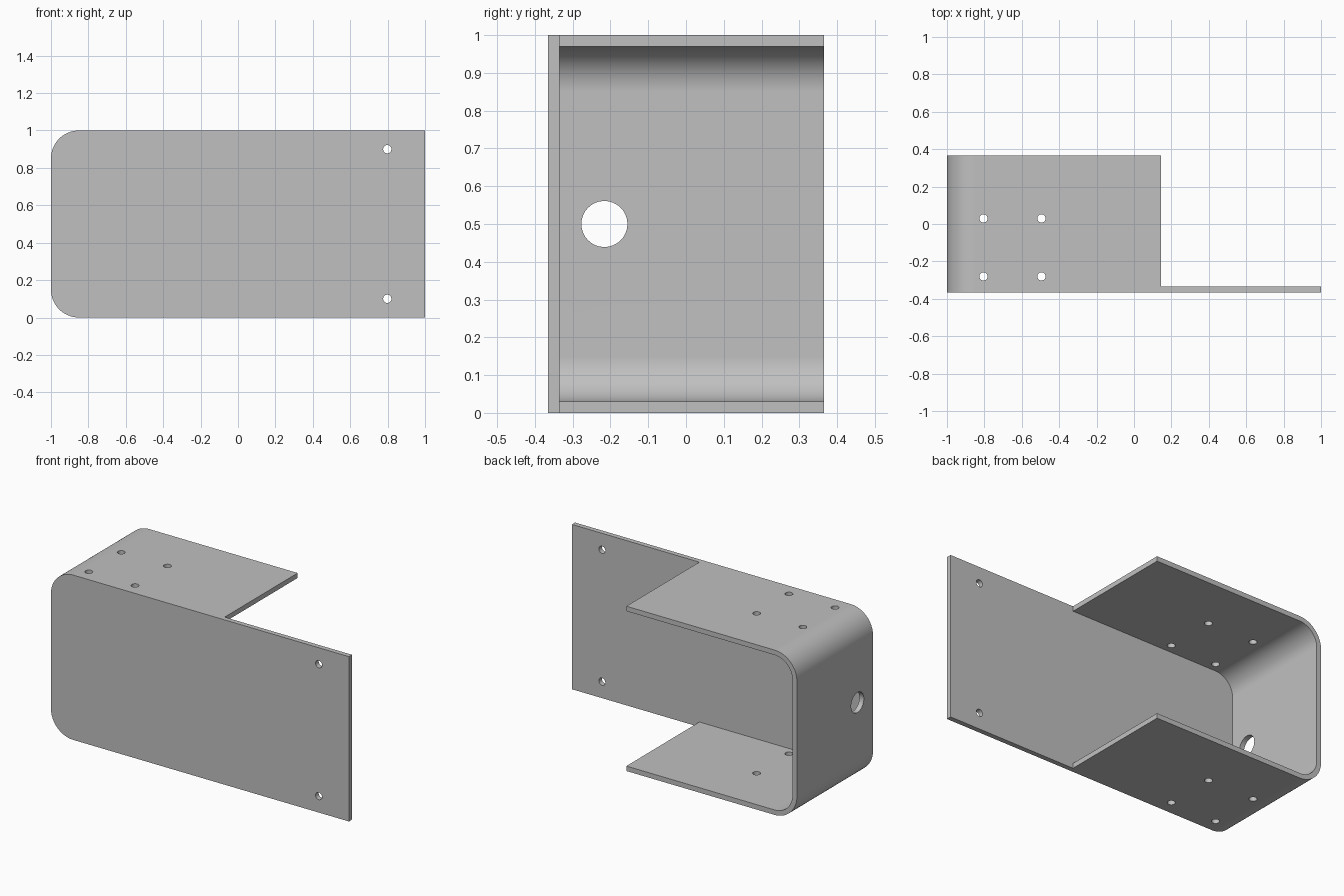
import bpy, bmesh
from math import cos, sin, pi
from mathutils import Matrix, Vector

cube = bpy.data.objects.get("Cube")
if cube:
    bpy.data.objects.remove(cube, do_unlink=True)

THICK = 0.03           # sheet thickness
RADIUS = 0.15          # outer bend radius
FRONT, BACK = -0.365, 0.365
LEFT_END, FLANGE_END, PLATE_END = -1.0, 0.145, 1.0
HEIGHT = 1.0
STEPS = 20             # segments per bend

steel = bpy.data.materials.new("plain grey steel")
steel.use_nodes = True
GREY = (0.53, 0.53, 0.53, 1)
steel.diffuse_color = GREY
steel.node_tree.nodes["Principled BSDF"].inputs["Base Color"].default_value = GREY


def rounded_end(inset, end):
    """Outline in x and z, open at x = end, with two rounded corners at the -x side."""
    r = RADIUS - inset
    cx = LEFT_END + RADIUS
    points = [(end, HEIGHT - inset)]
    for cz, start in ((HEIGHT - RADIUS, pi / 2), (RADIUS, pi)):
        for i in range(STEPS + 1):
            a = start + i * pi / 2 / STEPS
            points.append((cx + r * cos(a), cz + r * sin(a)))
    points.append((end, inset))
    return points


def extrude_outline(name, outline, y0, y1):
    bm = bmesh.new()
    face = bm.faces.new([bm.verts.new((x, y0, z)) for x, z in outline])
    moved = bmesh.ops.extrude_face_region(bm, geom=[face])["geom"]
    verts = [v for v in moved if isinstance(v, bmesh.types.BMVert)]
    bmesh.ops.translate(bm, verts=verts, vec=(0, y1 - y0, 0))
    bmesh.ops.recalc_face_normals(bm, faces=bm.faces)
    return add_object(name, bm)


def add_object(name, bm):
    mesh = bpy.data.meshes.new(name)
    bm.to_mesh(mesh)
    bm.free()
    obj = bpy.data.objects.new(name, mesh)
    bpy.context.collection.objects.link(obj)
    mesh.materials.append(steel)
    return obj


def drill(obj, holes):
    """Cut round holes; each hole is centre, axis, radius and depth."""
    bm = bmesh.new()
    for centre, axis, radius, depth in holes:
        turn = Vector((0, 0, 1)).rotation_difference(Vector(axis)).to_matrix().to_4x4()
        bmesh.ops.create_cone(bm, cap_ends=True, segments=32, radius1=radius,
                              radius2=radius, depth=depth,
                              matrix=Matrix.Translation(centre) @ turn)
    cutter = add_object("hole_cutter", bm)
    cutter.hide_render = True
    cut = obj.modifiers.new("holes", 'BOOLEAN')
    cut.operation = 'DIFFERENCE'
    cut.solver = 'EXACT'
    cut.object = cutter
    bpy.ops.object.select_all(action='DESELECT')
    bpy.context.view_layer.objects.active = obj
    obj.select_set(True)
    bpy.ops.object.modifier_apply(modifier=cut.name)
    bpy.data.objects.remove(cutter, do_unlink=True)
    # Smooth bends, crisp sheet edges
    bpy.ops.object.shade_smooth_by_angle(angle=pi / 6)
    normals = obj.modifiers.new("flat_sheet_normals", 'WEIGHTED_NORMAL')
    normals.keep_sharp = True


# Long front plate with two mounting holes
front_plate = extrude_outline("front_plate", rounded_end(0, PLATE_END),
                              FRONT, FRONT + THICK)
drill(front_plate, [((0.798, FRONT, z), (0, 1, 0), 0.022, 0.2) for z in (0.1, 0.9)])

# Bent channel: upper flange, end wall and lower flange in one sheet
channel_outline = rounded_end(0, FLANGE_END) + rounded_end(THICK, FLANGE_END)[::-1]
bent_channel = extrude_outline("bent_channel", channel_outline, FRONT + THICK, BACK)
channel_holes = [((x, y, z), (0, 0, 1), 0.022, 0.2)
                 for x in (-0.805, -0.495) for y in (-0.28, 0.03) for z in (0, HEIGHT)]
channel_holes.append(((LEFT_END, -0.216, 0.5), (1, 0, 0), 0.061, 0.2))
drill(bent_channel, channel_holes)
